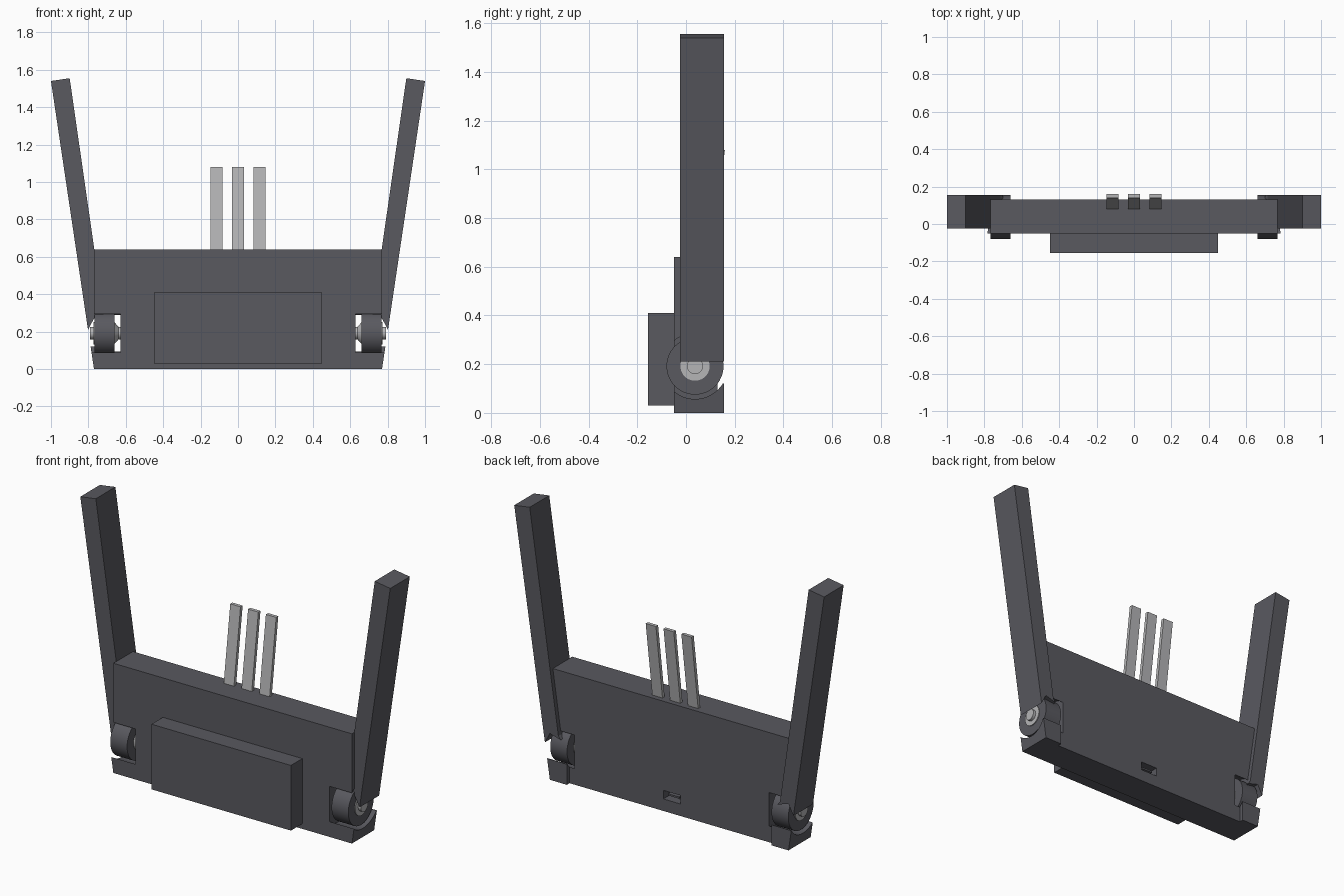
import bpy, bmesh, math
from mathutils import Matrix

if "Cube" in bpy.data.objects:
    bpy.data.objects.remove(bpy.data.objects["Cube"])


def material(name, rgb):
    m = bpy.data.materials.new(name)
    m.use_nodes = True
    m.diffuse_color = (*rgb, 1)
    m.node_tree.nodes["Principled BSDF"].inputs["Base Color"].default_value = (*rgb, 1)
    return m


CHARCOAL = material("charcoal plastic", (0.10, 0.10, 0.115))
SILVER = material("light grey metal", (0.46, 0.46, 0.47))


def finish(name, bm, mat):
    bmesh.ops.recalc_face_normals(bm, faces=bm.faces)
    mesh = bpy.data.meshes.new(name)
    bm.to_mesh(mesh)
    bm.free()
    ob = bpy.data.objects.new(name, mesh)
    bpy.context.collection.objects.link(ob)
    mesh.materials.append(mat)
    return ob


def prism(name, outline, y0, y1, mat):
    """Extrude an x-z outline from y0 to y1."""
    bm = bmesh.new()
    face = bm.faces.new([bm.verts.new((x, y0, z)) for x, z in outline])
    ext = bmesh.ops.extrude_face_region(bm, geom=[face])["geom"]
    bmesh.ops.translate(bm, vec=(0, y1 - y0, 0),
                        verts=[v for v in ext if isinstance(v, bmesh.types.BMVert)])
    return finish(name, bm, mat)


def box(name, x0, x1, y0, y1, z0, z1, mat):
    return prism(name, [(x0, z0), (x1, z0), (x1, z1), (x0, z1)], y0, y1, mat)


AXIS_Y, AXIS_Z = 0.037, 0.192


def barrel(name, side, x0, x1, r0, r1, mat):
    """Cylinder or cone along the hinge axis on one side."""
    bm = bmesh.new()
    bmesh.ops.create_cone(bm, cap_ends=True, segments=48, radius1=r0, radius2=r1, depth=x1 - x0)
    turn = Matrix.Rotation(math.pi / 2, 4, "Y")
    bmesh.ops.transform(bm, matrix=Matrix.Translation(((x0 + x1) / 2, AXIS_Y, AXIS_Z)) @ turn,
                        verts=bm.verts)
    bmesh.ops.scale(bm, vec=(side, 1, 1), verts=bm.verts)
    ob = finish(name, bm, mat)
    smooth(ob)
    return ob


def smooth(ob):
    bpy.ops.object.select_all(action="DESELECT")
    ob.select_set(True)
    bpy.context.view_layer.objects.active = ob
    bpy.ops.object.shade_smooth_by_angle(angle=math.radians(30))


def cut(ob, cutter):
    mod = ob.modifiers.new("cut", "BOOLEAN")
    mod.operation, mod.solver, mod.object = "DIFFERENCE", "EXACT", cutter
    bpy.context.view_layer.objects.active = ob
    bpy.ops.object.modifier_apply(modifier=mod.name)
    bpy.data.objects.remove(cutter)


# Main body with a rear port, and the raised front panel
body = box("body", -0.77, 0.77, -0.05, 0.13, 0, 0.64, CHARCOAL)
cut(body, box("port_cutter", -0.055, 0.055, 0.08, 0.2, 0.07, 0.12, CHARCOAL))
box("port_tongue", -0.035, 0.035, 0.08, 0.115, 0.09, 0.1, CHARCOAL)
box("front_panel", -0.45, 0.45, -0.155, -0.05, 0.03, 0.41, CHARCOAL)

# Hinged arms, one on each side
for label, s in (("left", 1), ("right", -1)):
    cut(body, barrel("notch_cutter", s, 0.627, 0.9, 0.135, 0.135, CHARCOAL))

    arm = [(0.9, 1.555), (1.0, 1.54), (0.802, 0.21), (0.77, 0.27), (0.7, 0.25), (0.715, 0.27)]
    prism(label + "_arm", [(s * x, z) for x, z in arm], -0.025, 0.155, CHARCOAL)

    foot = [(0.66, 0), (0.77, 0), (0.788, 0.12), (0.66, 0.12)]
    foot = prism(label + "_foot", [(s * x, z) for x, z in foot], -0.0495, 0.155, CHARCOAL)
    cut(foot, barrel("foot_cutter", s, 0.6, 0.9, 0.135, 0.135, CHARCOAL))

    barrel(label + "_hinge_knuckle", s, 0.66, 0.768, 0.117, 0.117, CHARCOAL)
    barrel(label + "_outer_washer", s, 0.766, 0.773, 0.06, 0.06, SILVER)
    barrel(label + "_inner_washer", s, 0.64, 0.662, 0.035, 0.06, SILVER)
    barrel(label + "_hinge_pin", s, 0.62, 0.79, 0.033, 0.033, SILVER)

smooth(body)

# Three flat prongs leaning backwards from the top
for i, x in enumerate((-0.115, 0, 0.115)):
    prong = box("prong_%d" % (i + 1), x - 0.033, x + 0.033, 0.077, 0.097, 0.62, 1.08, SILVER)
    for v in prong.data.vertices:
        if v.co.z > 1:
            v.co.y += 0.063
